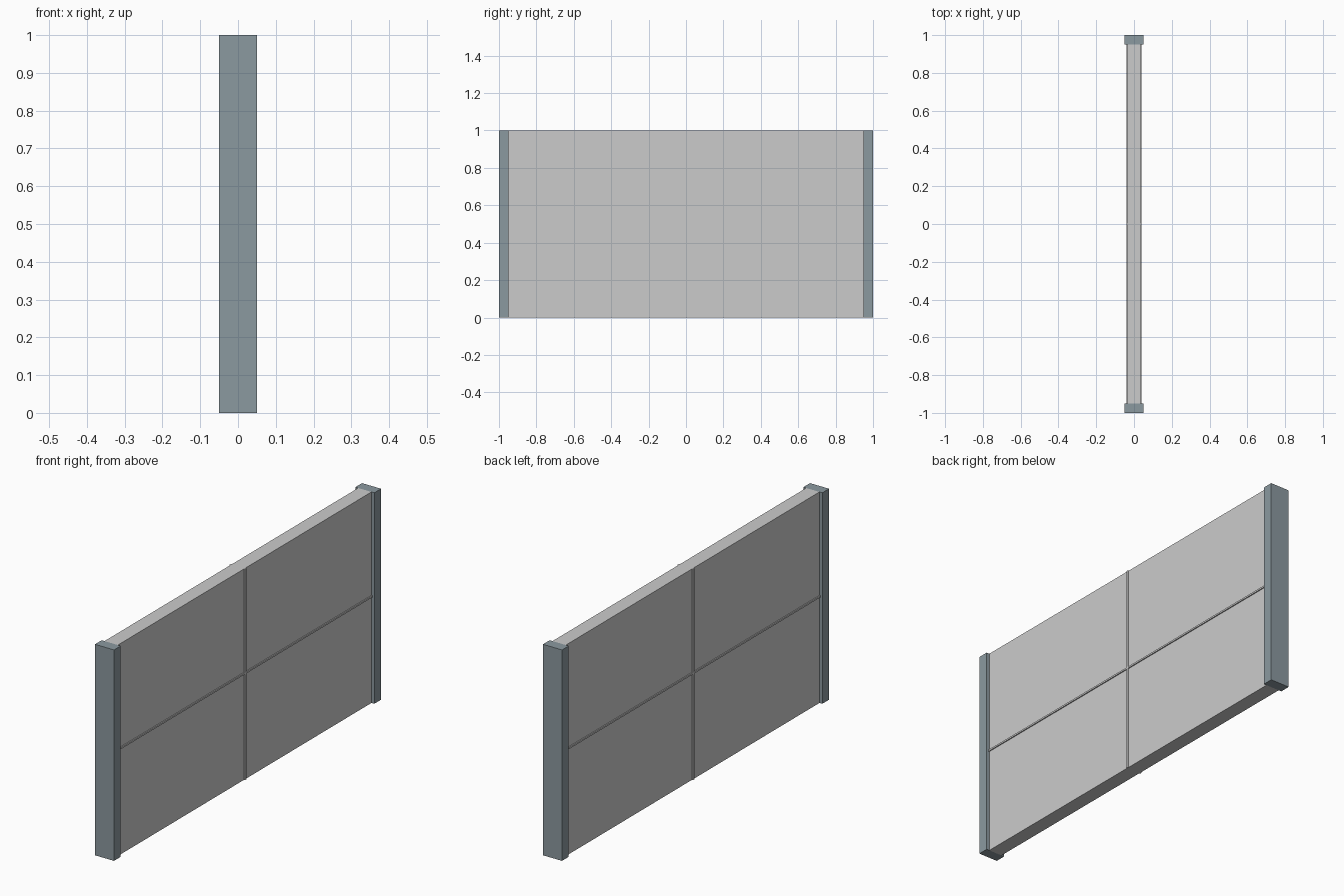
import bpy

if "Cube" in bpy.data.objects:
    bpy.data.objects.remove(bpy.data.objects["Cube"])


def material(name, rgb):
    m = bpy.data.materials.new(name)
    m.diffuse_color = (*rgb, 1)
    m.use_nodes = True
    m.node_tree.nodes["Principled BSDF"].inputs["Base Color"].default_value = m.diffuse_color
    return m


def box(name, size, centre, mat=None):
    bpy.ops.mesh.primitive_cube_add(size=1, location=centre)
    o = bpy.context.object
    o.name = name
    o.scale = size
    bpy.ops.object.transform_apply(location=False, rotation=False, scale=True)
    if mat:
        o.data.materials.append(mat)
    return o


steel = material("blue_grey", (0.26, 0.32, 0.35))

# Flat wall panel between the posts
box("wall_panel", (0.07, 1.9, 1.0), (0, 0, 0.5))

# End posts
for side, name in ((-1, "front_post"), (1, "back_post")):
    box(name, (0.1, 0.05, 1.0), (0, side * 0.975, 0.5), steel)

# Thin raised seam strips on both faces of the panel
for side, name in ((-1, "left"), (1, "right")):
    x = side * 0.0375
    box(name + "_vertical_seam", (0.005, 0.01, 1.0), (x, 0, 0.5))
    box(name + "_horizontal_seam", (0.005, 1.9, 0.008), (x, 0, 0.506))
